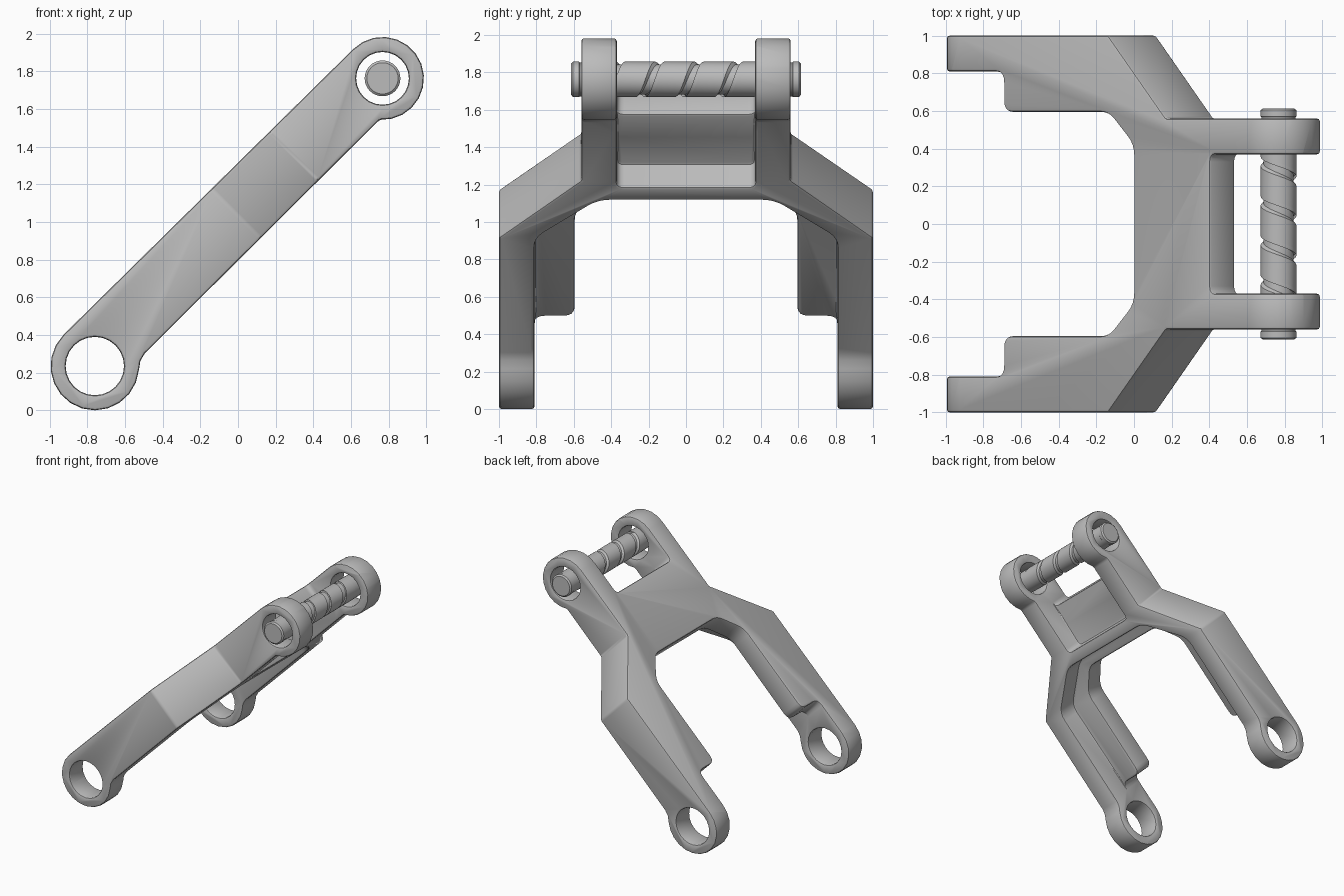
import bpy, bmesh
from math import cos, sin, pi, radians
from mathutils import Matrix, Vector

if "Cube" in bpy.data.objects:
    bpy.data.objects.remove(bpy.data.objects["Cube"])

metal = bpy.data.materials.new("grey_metal")
metal.use_nodes = True
grey = (0.5, 0.5, 0.5, 1)
metal.diffuse_color = grey
metal.node_tree.nodes["Principled BSDF"].inputs["Base Color"].default_value = grey

# Built lying flat (length on x, width on y, depth on z), then tilted up
TILT = Matrix.Translation((0, 0, 0.995)) @ Matrix.Rotation(radians(-45), 4, 'Y')
LOW, HIGH = -1.075, 1.085          # centres of the two pairs of eyes
BOTTOM = -0.14


def make_object(name, bm):
    bmesh.ops.recalc_face_normals(bm, faces=bm.faces)
    mesh = bpy.data.meshes.new(name)
    bm.to_mesh(mesh)
    bm.free()
    mesh.materials.append(metal)
    obj = bpy.data.objects.new(name, mesh)
    bpy.context.collection.objects.link(obj)
    return obj


def arc(cx, r, start, end, n):
    angles = [radians(start + (end - start) * i / n) for i in range(n + 1)]
    return [(cx + r * cos(a), r * sin(a)) for a in angles]


def rounded(points, r, n=4):
    """Round every corner of a closed outline."""
    out = []
    for i, p in enumerate(points):
        p = Vector(p)
        a, b = Vector(points[i - 1]) - p, Vector(points[(i + 1) % len(points)]) - p
        d = min(r, a.length * 0.45, b.length * 0.45)
        p0, p2 = p + a.normalized() * d, p + b.normalized() * d
        for k in range(n + 1):
            t = k / n
            out.append(p0 * (1 - t) ** 2 + p * 2 * t * (1 - t) + p2 * t * t)
    return out


def prism(name, outline, lo, hi, side=False):
    """Extrude a plan outline through z, or a side outline through y."""
    bm = bmesh.new()
    place = (lambda p, h: (p[0], h, p[1])) if side else (lambda p, h: (p[0], p[1], h))
    face = bm.faces.new([bm.verts.new(place(p, lo)) for p in outline])
    top = bmesh.ops.extrude_face_region(bm, geom=[face])["geom"]
    move = (0, hi - lo, 0) if side else (0, 0, hi - lo)
    bmesh.ops.translate(bm, vec=move, verts=[v for v in top if isinstance(v, bmesh.types.BMVert)])
    return make_object(name, bm)


def mirrored(half):
    return half + [(x, -y) for x, y in reversed(half)]


def smooth(obj):
    bpy.ops.object.select_all(action='DESELECT')
    obj.select_set(True)
    bpy.context.view_layer.objects.active = obj
    bpy.ops.object.shade_smooth_by_angle(angle=radians(30))


# Frame: side profile with the rounded eye ends, extruded over the full width
profile = (arc(HIGH, 0.22, 221, 450, 14) + arc(LOW, 0.235, 90, 310, 13)
           + [(-0.885, -0.152), (-0.84, BOTTOM)])
frame = prism("fork_frame", profile, -1, 1, side=True)

# Cutters for the eyes, the open forks and the hollow underside
cutters = [
    prism("low_eye_cut", arc(LOW, 0.155, 0, 345, 23), -1.2, 1.2, side=True),
    prism("high_eye_cut", arc(HIGH, 0.14, 0, 345, 23), -1.2, 1.2, side=True),
    prism("wide_fork_cut", rounded(mirrored(
        [(-2, 0.81), (-0.75, 0.81), (-0.75, 0.595), (0.03, 0.595), (0.22, 0.42)]), 0.06), -1, 1),
    prism("wide_underside_cut", rounded(mirrored(
        [(-2, 0.81), (0.02, 0.81), (0.31, 0.47)]), 0.07), -1, 0.04),
    prism("narrow_fork_cut", rounded(mirrored([(0.79, 0.37), (2, 0.37)]), 0.04), -1, 1),
    prism("narrow_underside_cut", rounded(mirrored([(0.41, 0.37), (2, 0.37)]), 0.04), -1, 0.03),
]
for s in (1, -1):
    shoulder = [(0.03, 1), (0.46, 0.56), (2, 0.56), (2, 1.3), (-0.263, 1.3)]
    cutters.append(prism("shoulder_cut", [(x, s * y) for x, y in shoulder], -1, 1))

for cutter in cutters:
    mod = frame.modifiers.new(cutter.name, 'BOOLEAN')
    mod.operation, mod.solver, mod.object = 'DIFFERENCE', 'EXACT', cutter
bevel = frame.modifiers.new("edge_bevel", 'BEVEL')
bevel.width, bevel.segments = 0.015, 2
bevel.limit_method, bevel.angle_limit = 'ANGLE', radians(32)
bevel.use_clamp_overlap = False
graph = bpy.context.evaluated_depsgraph_get()
result = bpy.data.meshes.new_from_object(frame.evaluated_get(graph))
frame.modifiers.clear()
frame.data = result
for cutter in cutters:
    bpy.data.objects.remove(cutter)
frame.matrix_world = TILT
smooth(frame)

# Pin shaft: a helical sheet whose section has one groove per turn
PIN = TILT @ Vector((HIGH, 0, 0))
R, PITCH, HALF, N = 0.095, 0.21, 0.38, 32
section = [(0, R), (0.16, R), (0.175, R - 0.015), (0.215, R - 0.015), (0.23, R)]
rows = [(k * PITCH + y - 0.17, r) for k in range(-4, 4) for y, r in
        [(y - 0.025, r) for y, r in section]]
bm = bmesh.new()
grid = []
for y, r in rows:
    line = []
    for i in range(N + 1):
        a = 2 * pi * i / N
        yy = max(-HALF, min(HALF, y + PITCH * (i / N - 0.5) + 0.08))
        line.append(bm.verts.new((-r * sin(a + pi), yy, r * cos(a + pi))))
    grid.append(line)
for a, b in zip(grid, grid[1:]):
    for i in range(N):
        bm.faces.new((a[i], a[i + 1], b[i + 1], b[i]))
bmesh.ops.remove_doubles(bm, verts=bm.verts, dist=0.0005)
shaft = make_object("grooved_pin_shaft", bm)
shaft.location = PIN
smooth(shaft)


# Pin ends: lathed neck and chamfered collar on each side
for s, label in ((1, "back"), (-1, "front")):
    bm = bmesh.new()
    steps = [(0.37, R), (0.568, R - 0.004), (0.572, R), (0.604, R), (0.614, R - 0.012)]
    rings = [[bm.verts.new((r * sin(2 * pi * i / N), s * y, r * cos(2 * pi * i / N)))
              for i in range(N)] for y, r in steps]
    for a, b in zip(rings, rings[1:]):
        for i in range(N):
            bm.faces.new((a[i - 1], a[i], b[i], b[i - 1]))
    bm.faces.new(rings[0])
    bm.faces.new(rings[-1])
    end = make_object("pin_end_" + label, bm)
    end.location = PIN
    smooth(end)
